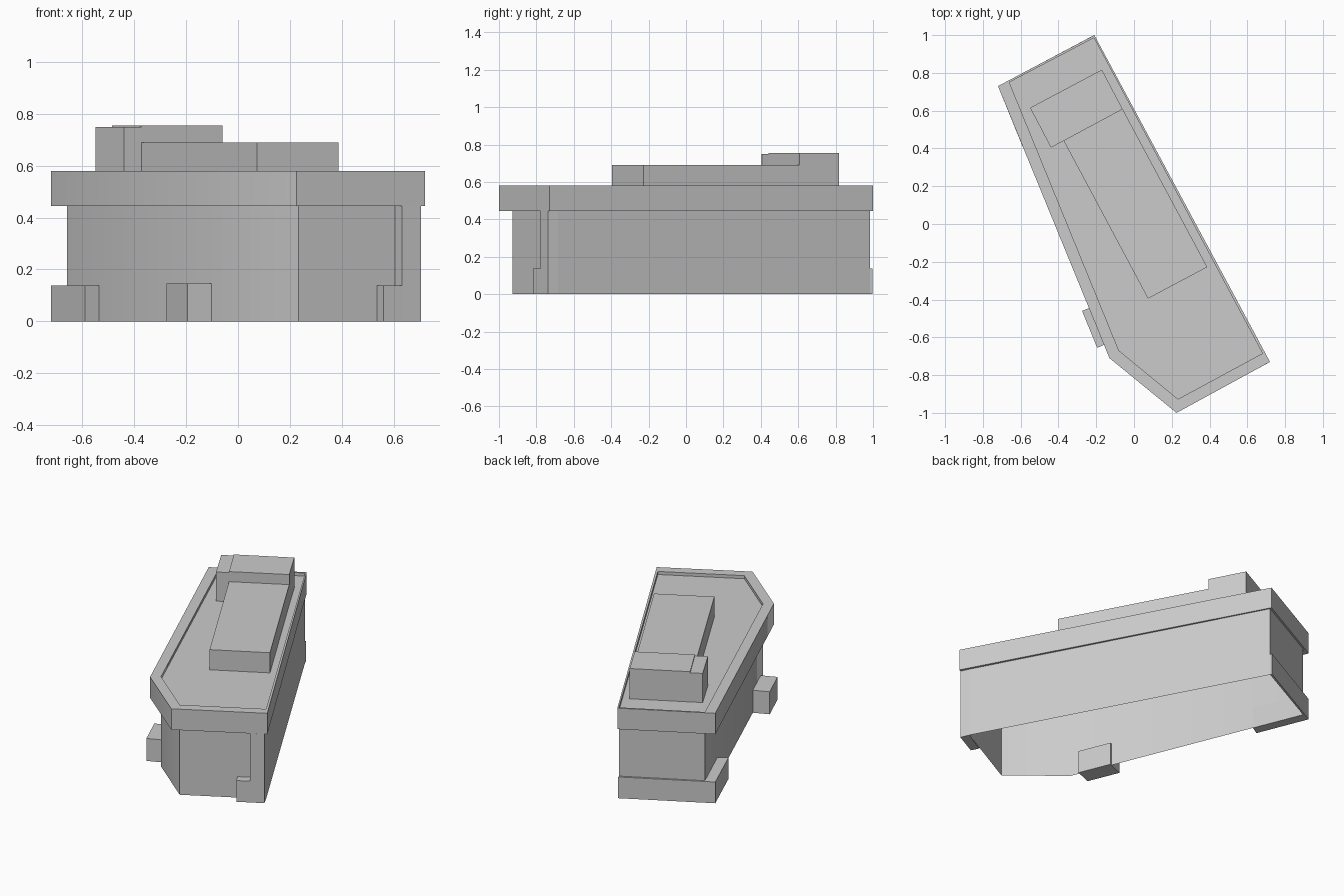
import bpy
import bmesh
import math

cube = bpy.data.objects.get("Cube")
if cube:
    bpy.data.objects.remove(cube, do_unlink=True)

# Single plain wall colour
grey = bpy.data.materials.new("plain_grey")
grey.use_nodes = True
colour = (0.6, 0.6, 0.6, 1)
grey.diffuse_color = colour
shader = grey.node_tree.nodes["Principled BSDF"]
shader.inputs["Base Color"].default_value = colour
shader.inputs["Roughness"].default_value = 0.8


def finish(name, bm):
    mesh = bpy.data.meshes.new(name)
    bm.to_mesh(mesh)
    bm.free()
    obj = bpy.data.objects.new(name, mesh)
    bpy.context.collection.objects.link(obj)
    mesh.materials.append(grey)
    bpy.ops.object.select_all(action="DESELECT")
    obj.select_set(True)
    bpy.context.view_layer.objects.active = obj
    bpy.ops.object.shade_smooth_by_angle(angle=math.radians(30))
    return obj


def loop(bm, outline, z):
    return [bm.verts.new((x, y, z)) for x, y in outline]


def bridge(bm, lower, upper):
    count = len(lower)
    for i in range(count):
        j = (i + 1) % count
        bm.faces.new((lower[i], lower[j], upper[j], upper[i]))


def prism(name, outline, bottom, top):
    """Closed upright block over a counter-clockwise outline."""
    bm = bmesh.new()
    low, high = loop(bm, outline, bottom), loop(bm, outline, top)
    bridge(bm, low, high)
    bm.faces.new(high)
    bm.faces.new(list(reversed(low)))
    return finish(name, bm)


# Plan outlines, counter-clockwise from the back corner
outer = [(-0.72, 0.73), (-0.13, -0.71), (0.225, -1.0), (0.72, -0.73), (-0.21, 1.0)]
inner = [(-0.66, 0.75), (-0.08, -0.67), (0.233, -0.927), (0.68, -0.685), (-0.212, 0.985)]
EAVES, ROOF, RIM, PLINTH = 0.445, 0.56, 0.58, 0.137

# Walls, open underneath
bm = bmesh.new()
bridge(bm, loop(bm, inner, 0), loop(bm, inner, EAVES))
finish("walls", bm)

# Overhanging parapet with the sunken roof inside it
bm = bmesh.new()
rings = [loop(bm, inner, EAVES), loop(bm, outer, EAVES), loop(bm, outer, RIM),
         loop(bm, inner, RIM), loop(bm, inner, ROOF)]
for low, high in zip(rings, rings[1:]):
    bridge(bm, low, high)
bm.faces.new(rings[-1])
finish("parapet_and_roof", bm)

# Corner pier and its low base on the front wall
prism("front_pier", [(0.605, -0.73), (0.632, -0.778), (0.705, -0.739), (0.68, -0.685)], 0, EAVES)
prism("front_pier_base", [(0.535, -0.768), (0.56, -0.817), (0.632, -0.778), (0.605, -0.73)], 0, PLINTH)

# Low plinth wrapping the back corner
prism("back_plinth", [(-0.72, 0.73), (-0.59, 0.41), (-0.535, 0.444), (-0.66, 0.75),
                      (-0.212, 0.985), (-0.215, 0.998)], 0, PLINTH)

# Small block against the side wall
prism("side_block", [(-0.275, -0.46), (-0.195, -0.655), (-0.09, -0.612), (-0.17, -0.417)], 0, 0.145)

# Rooftop volumes
prism("roof_block", [(-0.372, 0.44), (0.074, -0.395), (0.388, -0.228), (-0.06, 0.608)], ROOF, 0.69)
prism("roof_tower", [(-0.485, 0.65), (-0.372, 0.44), (-0.06, 0.608), (-0.17, 0.817)], ROOF, 0.755)
prism("roof_tower_annex", [(-0.55, 0.615), (-0.44, 0.405), (-0.372, 0.44), (-0.485, 0.65)], ROOF, 0.748)
